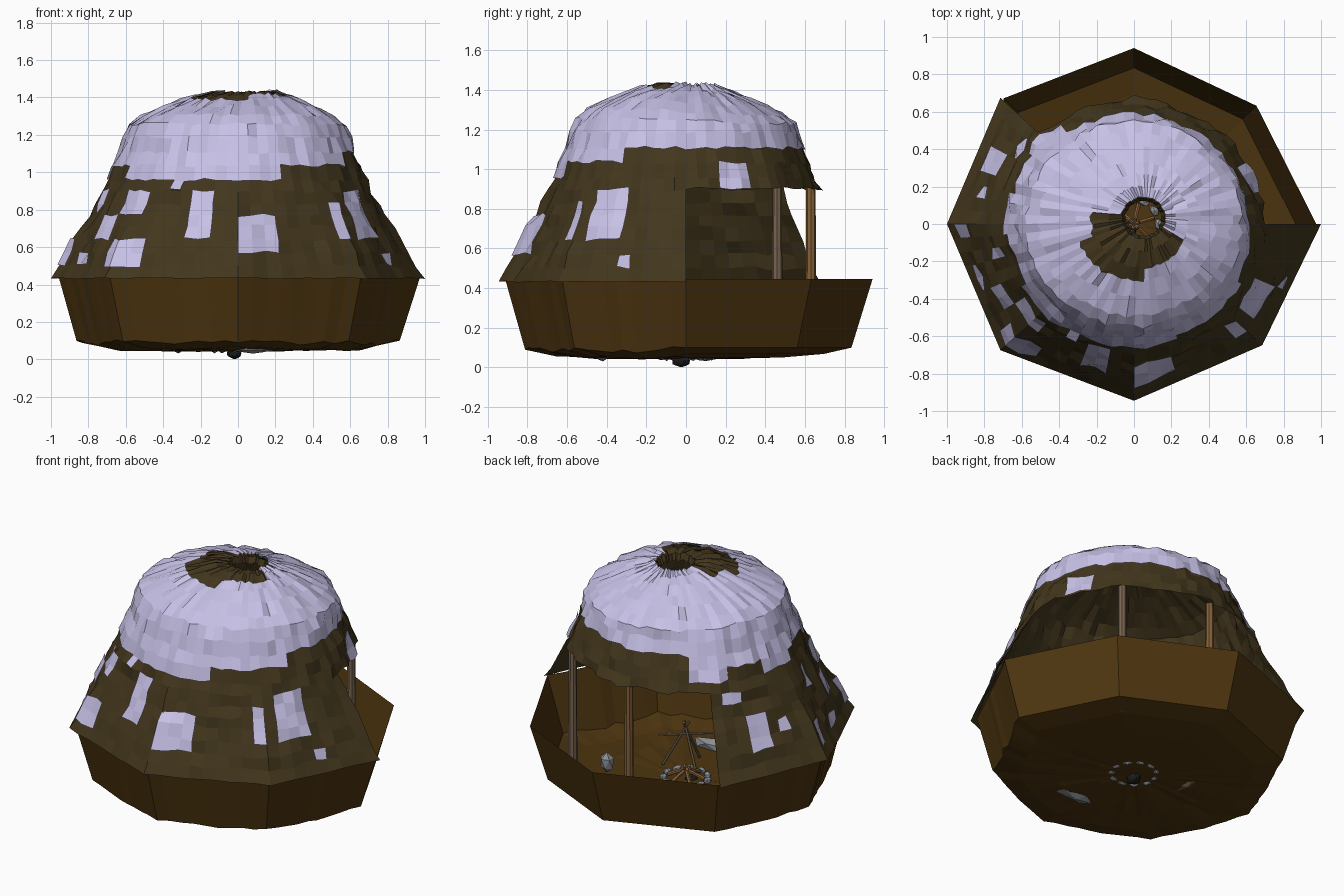
import bpy, bmesh, math, random
from mathutils import Vector

if "Cube" in bpy.data.objects:
    bpy.data.objects.remove(bpy.data.objects["Cube"])

random.seed(7)
N = 72                                   # segments around, divisible by eight
STEP = 360 / N


def material(name, rgb):
    m = bpy.data.materials.new(name)
    m.diffuse_color = (*rgb, 1)
    m.use_nodes = True
    m.node_tree.nodes["Principled BSDF"].inputs["Base Color"].default_value = m.diffuse_color
    return m


EARTH = material("earth", (.075, .036, .005))
THATCH = material("turf", (.055, .037, .012))
SNOW = material("snow", (.57, .53, .79))
WOOD = material("wood", (.24, .12, .04))
BARK = material("grey_wood", (.19, .13, .08))
STONE = material("stone", (.26, .28, .30))
ASH = material("ash", (.012, .012, .013))


def make(name, bm, mat):
    bmesh.ops.delete(bm, geom=[v for v in bm.verts if not v.link_faces], context='VERTS')
    me = bpy.data.meshes.new(name)
    bm.to_mesh(me)
    bm.free()
    ob = bpy.data.objects.new(name, me)
    bpy.context.collection.objects.link(ob)
    me.materials.append(mat)
    return ob


CORNERS = (1, .95, 1, 1.01, 1, 1.01, 1, .97, 1)


def octagon(deg):
    """Radius of a slightly uneven octagon with corners at multiples of 45 degrees."""
    k, t, w = int(deg // 45), math.radians(deg % 45), math.radians(45)
    a, b = CORNERS[k], CORNERS[k + 1]
    return a * b * math.sin(w) / (a * math.sin(t) + b * math.sin(w - t))


def in_cut(deg):
    return 0 <= deg < 135


def grid(bm, rings, keep):
    """Join rings of points with quads wherever keep(i, j) holds."""
    vs = [[bm.verts.new(p) for p in ring] for ring in rings]
    for j in range(len(rings) - 1):
        for i in range(N):
            if keep(i, j):
                k = (i + 1) % N
                bm.faces.new((vs[j][i], vs[j][k], vs[j + 1][k], vs[j + 1][i]))
    return vs


# --- earth basin: octagonal wall and shallow sunken floor
basin = bmesh.new()
rings = []
for r, z, wob in ((.975, .445, 0), (.865, .10, .012), (.72, .068, .010), (.5, .05, .008), (.25, .045, .005), (.07, .045, 0)):
    ring = []
    for i in range(N):
        a = i * STEP
        covered = not (a <= 135)
        w = random.uniform(-1, 1) * wob if covered else 0
        q = r * octagon(a) + w
        if covered and z > .4:           # rim tucks under the eave
            q -= .015
        zz = z + w - (.02 * (1 - abs(a % 45 - 22.5) / 22.5) if wob and r > .6 and covered else 0)
        t = math.radians(a)
        ring.append((q * math.cos(t), q * math.sin(t) * (.95 if covered else .965), zz))
    rings.append(ring)
vs = grid(basin, rings, lambda i, j: True)
basin.faces.new(vs[-1])
make("earth_basin", basin, EARTH)

# --- roof surface: octagon at the eave, round at the smoke hole
PROFILE = [(1.0, .432), (.955, .50), (.915, .57), (.875, .64), (.835, .71), (.80, .77), (.765, .83), (.735, .90),
           (.705, .955), (.675, 1.03), (.635, 1.10), (.61, 1.18), (.575, 1.25), (.515, 1.295), (.42, 1.34),
           (.33, 1.375), (.26, 1.40), (.18, 1.42), (.115, 1.42)]
M = len(PROFILE)
CUT_ROW = 7                              # roof removed below this row in the cutaway
jit = [[random.uniform(-1, 1) for _ in range(N)] for _ in range(M)]
jit_z = [[random.uniform(-1, 1) for _ in range(N)] for _ in range(M)]


def roof_rings(off):
    out = []
    for j, (r, z) in enumerate(PROFILE):
        f = j / (M - 1)
        amp = 0 if j == 0 else .014 * min(1, r / .4)
        ring = []
        for i in range(N):
            a = i * STEP
            oc = octagon(a)
            q = r * (oc + (.985 - oc) * min(1, f * 1.7)) + jit[j][i] * amp + off * (1 - f * .6)
            if in_cut(a) and 7 <= j <= 11:
                q -= .015
            t = math.radians(a)
            sh = max(0, f - .7) / .3      # smoke hole sits slightly off centre
            y = q * math.sin(t) * (.945 + .02 * f)
            zz = z + jit_z[j][i] * (.010 if j else .004) + off * f - .06 * sh * y
            if 12 <= j <= 17:             # flatter slope on the back
                zz -= .028 * max(0, math.sin(t + .5))
            ring.append((q * math.cos(t) + .05 * sh, y + .03 * sh, zz))
        out.append(ring)
    return out


def roof_keep(i, j):
    return not (in_cut(i * STEP) and j < CUT_ROW)


roof = bmesh.new()
vs = grid(roof, roof_rings(0), roof_keep)
# short throat turned down inside the smoke hole
low = [roof.verts.new((.05 + (v.co.x - .05) * .85, .03 + (v.co.y - .03) * .85, v.co.z - .04)) for v in vs[-1]]
for i in range(N):
    k = (i + 1) % N
    roof.faces.new((vs[-1][i], vs[-1][k], low[k], low[i]))
make("turf_roof", roof, THATCH)

# --- snow: ragged cap plus loose patches (angle, width, low z, high z)
PATCHES = [(228, 15, .52, .64), (257, 10, .66, .89), (252, 5, .70, .78), (277, 12, .60, .76), (312, 9, .64, .82),
           (222, 14, .78, .90), (328, 14, .66, .92), (336, 5, .52, .60), (22, 12, .89, 1.05), (155, 11, .55, .76),
           (147, 10, .80, .92), (200, 9, .50, .60), (193, 6, .76, .92), (208, 10, .66, .78), (166, 5, .62, .72),
           (182, 8, .52, .66), (243, 6, .88, 1.0)]
edge = []
while len(edge) < N:                     # stepped lower edge of the cap
    low_row = 9 if len(edge) * STEP > 295 else 8
    edge += [low_row + random.choice((0, 0, 0, 1))] * random.choice((2, 3, 4))


def snow_keep(i, j):
    a = (i + .5) * STEP
    z = (PROFILE[j][1] + PROFILE[min(j + 1, M - 1)][1]) / 2
    if not roof_keep(i, j):
        return False
    if 170 < a < 335 and j >= (15 if 200 < a < 275 else 16):
        return False                     # bare turf by the smoke hole
    start = 10 if a < 125 or a > 345 else edge[i]
    if j >= start:
        return True
    return any(abs(a - p) < w / 2 and lo < z < hi for p, w, lo, hi in PATCHES)


snow = bmesh.new()
grid(snow, roof_rings(.012), snow_keep)
make("snow_cover", snow, SNOW)


# --- poles, logs and stones
def rod(name, p, q, r, mat, sides=6):
    p, q = Vector(p), Vector(q)
    bm = bmesh.new()
    bmesh.ops.create_cone(bm, cap_ends=True, segments=sides, radius1=r, radius2=r * .85, depth=(q - p).length)
    ob = make(name, bm, mat)
    ob.rotation_euler = (q - p).to_track_quat('Z', 'Y').to_euler()
    ob.location = (p + q) / 2


def rock(name, loc, size, mat, turn=0, sub=1):
    bm = bmesh.new()
    bmesh.ops.create_icosphere(bm, subdivisions=sub, radius=1)
    for v in bm.verts:
        v.co *= random.uniform(.85, 1.05)
    ob = make(name, bm, mat)
    ob.location, ob.scale, ob.rotation_euler = loc, size, (0, 0, turn)


for n, (x, y, mat) in enumerate(((.475, .46, BARK), (-.04, .63, WOOD))):
    rod(f"roof_post_{n}", (x, y, .07), (x, y, .91), .028, mat, 8)

# hearth with stone ring, ash pit and firewood
for n in range(11):
    t = math.tau * n / 11
    rock(f"hearth_stone_{n}", (.13 * math.cos(t), .13 * math.sin(t), .055), (.024, .036, .022), STONE, t)
rock("ash_pit", (-.02, -.025, .034), (.04, .05, .034), ASH, 0, 2)
for n in range(6):
    t = math.tau * n / 6 + .3
    rod(f"firewood_{n}", (.11 * math.cos(t), .11 * math.sin(t), .06),
        (-.03 * math.cos(t), -.03 * math.sin(t), .12), .012, WOOD)

# drying rack and household bundles on the floor
apex = (.10, -.14, .30)
for n, (x, y) in enumerate(((.22, -.08), (.10, -.28), (.0, -.10))):
    rod(f"rack_leg_{n}", (x, y, .05), (apex[0] * 1.15 - x * .15, apex[1] * 1.15 - y * .15, .33), .009, BARK)
rod("rack_bar", (.22, -.04, .25), (-.02, -.24, .25), .008, BARK)
rock("hide_bundle", (.08, -.42, .07), (.17, .05, .045), STONE)
rock("floor_bundle", (-.32, .10, .065), (.12, .04, .035), BARK, 1.5)
rock("storage_bundle", (.41, .21, .12), (.045, .045, .065), STONE)
